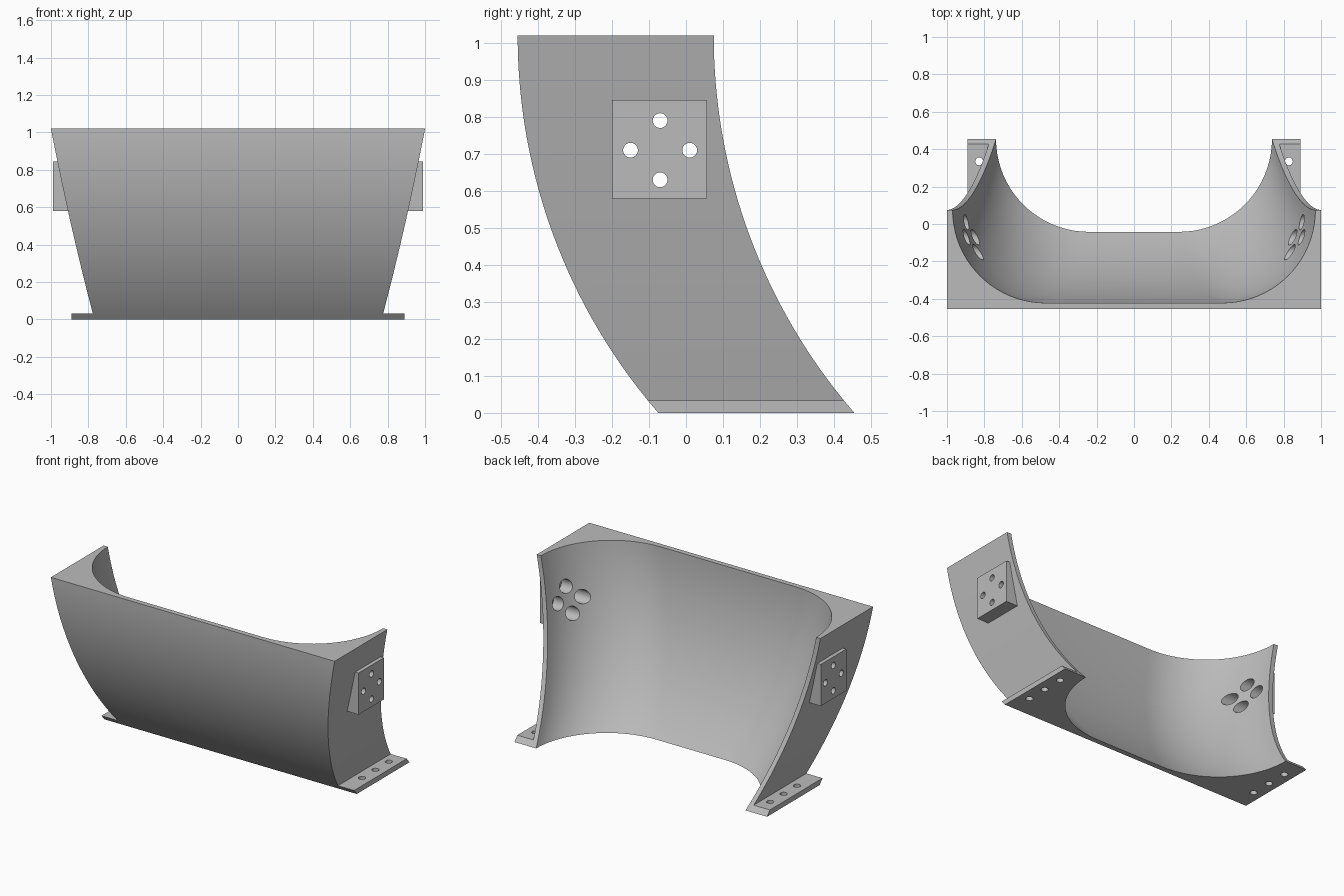
import bpy, bmesh, math
from mathutils import Matrix, Vector

cube = bpy.data.objects.get("Cube")
if cube:
    bpy.data.objects.remove(cube, do_unlink=True)

HEIGHT, DEPTH, WALL, BEND = 1.02, 0.53, 0.033, 1.559
LEVELS, ARC = 32, 20

grey = bpy.data.materials.new("plain grey")
grey.use_nodes = True
grey.diffuse_color = (0.5, 0.5, 0.5, 1)
grey.node_tree.nodes["Principled BSDF"].inputs["Base Color"].default_value = grey.diffuse_color


def front_y(z):
    d = HEIGHT - z
    return -0.455 + BEND - math.sqrt(BEND ** 2 - d * d)


def half_width(z):
    d = HEIGHT - z
    return 1 - 0.191 * d - 0.036 * d * d


def make_object(name, bm):
    bmesh.ops.recalc_face_normals(bm, faces=bm.faces)
    mesh = bpy.data.meshes.new(name)
    bm.to_mesh(mesh)
    bm.free()
    mesh.materials.append(grey)
    obj = bpy.data.objects.new(name, mesh)
    bpy.context.collection.objects.link(obj)
    return obj


def loft(name, sections):
    """Closed solid through a stack of point rings."""
    bm = bmesh.new()
    rings = [[bm.verts.new(p) for p in s] for s in sections]
    n = len(rings[0])
    for a, b in zip(rings, rings[1:]):
        for i in range(n):
            j = (i + 1) % n
            bm.faces.new((a[i], a[j], b[j], b[i]))
    bm.faces.new(rings[0])
    bm.faces.new(rings[-1])
    return make_object(name, bm)


def cylinders(name, radius, spans):
    """Helper cutter made of cylinders between pairs of points."""
    bm = bmesh.new()
    for a, b in spans:
        a, b = Vector(a), Vector(b)
        turn = (b - a).to_track_quat('Z', 'Y').to_matrix().to_4x4()
        bmesh.ops.create_cone(bm, cap_ends=True, segments=24, radius1=radius,
                              radius2=radius, depth=(b - a).length,
                              matrix=Matrix.Translation((a + b) / 2) @ turn)
    obj = make_object(name, bm)
    obj.hide_render = True
    return obj


def finish(obj, cutters):
    bpy.ops.object.select_all(action='DESELECT')
    bpy.context.view_layer.objects.active = obj
    obj.select_set(True)
    for cutter in cutters:
        mod = obj.modifiers.new("holes", 'BOOLEAN')
        mod.operation = 'DIFFERENCE'
        mod.solver = 'EXACT'
        mod.object = cutter
        bpy.ops.object.modifier_apply(modifier=mod.name)
    bpy.ops.object.shade_smooth_by_angle(angle=math.radians(20))


# Curved shell: straight outside, U-shaped hollow open to the back
def shell_section(z):
    w, yf = half_width(z), front_y(z)
    yb = yf + DEPTH
    r = DEPTH - WALL
    cx = w - 0.03 - r
    arc = [(cx + r * math.cos(t), yb - r * math.sin(t))
           for t in (math.pi / 2 * i / ARC for i in range(ARC + 1))]
    ring = [(-w, yb), (-w, yf), (w, yf), (w, yb)] + arc
    ring += [(-x, y) for x, y in reversed(arc)]
    return [(x, y, z) for x, y in ring]


shell = loft("curved_shell", [shell_section(HEIGHT * i / LEVELS) for i in range(LEVELS + 1)])

# Cutters for screw holes and the wider bores reached from inside
bolts = [(-0.07, 0.79), (-0.07, 0.63), (-0.15, 0.71), (0.01, 0.71)]
side_holes = cylinders("side_hole_cutter", 0.02,
                       [((s * 0.5, y, z), (s * 1.1, y, z)) for s in (-1, 1) for y, z in bolts])
side_bores = cylinders("side_bore_cutter", 0.042,
                       [((s * 0.5, y, z), (s * 0.955, y, z)) for s in (-1, 1) for y, z in bolts])
foot_holes = cylinders("foot_hole_cutter", 0.021,
                       [((s * 0.828, y, -0.1), (s * 0.828, y, 0.1))
                        for s in (-1, 1) for y in (0.065, 0.2, 0.335)])
finish(shell, [side_bores, side_holes])

for side, s in (("left", 1), ("right", -1)):
    # Upright mounting block on the sloping side wall
    def block_section(z):
        inner = half_width(z) - 0.006
        return [(s * x, y, z) for x, y in
                ((inner, -0.2), (0.99, -0.2), (0.99, 0.057), (inner, 0.057))]
    block = loft(side + "_mounting_block", [block_section(z) for z in (0.58, 0.71, 0.845)])
    finish(block, [side_bores, side_holes])

    # Foot flange following the shell at its base
    def flange_section(z):
        inner, yf = half_width(z), front_y(z)
        return [(s * x, y, z) for x, y in
                ((inner, yf), (0.89, yf), (0.89, yf + DEPTH), (inner, yf + DEPTH))]
    flange = loft(side + "_foot_flange", [flange_section(z) for z in (0, WALL)])
    finish(flange, [foot_holes])

for cutter in (side_holes, side_bores, foot_holes):
    bpy.data.objects.remove(cutter, do_unlink=True)
